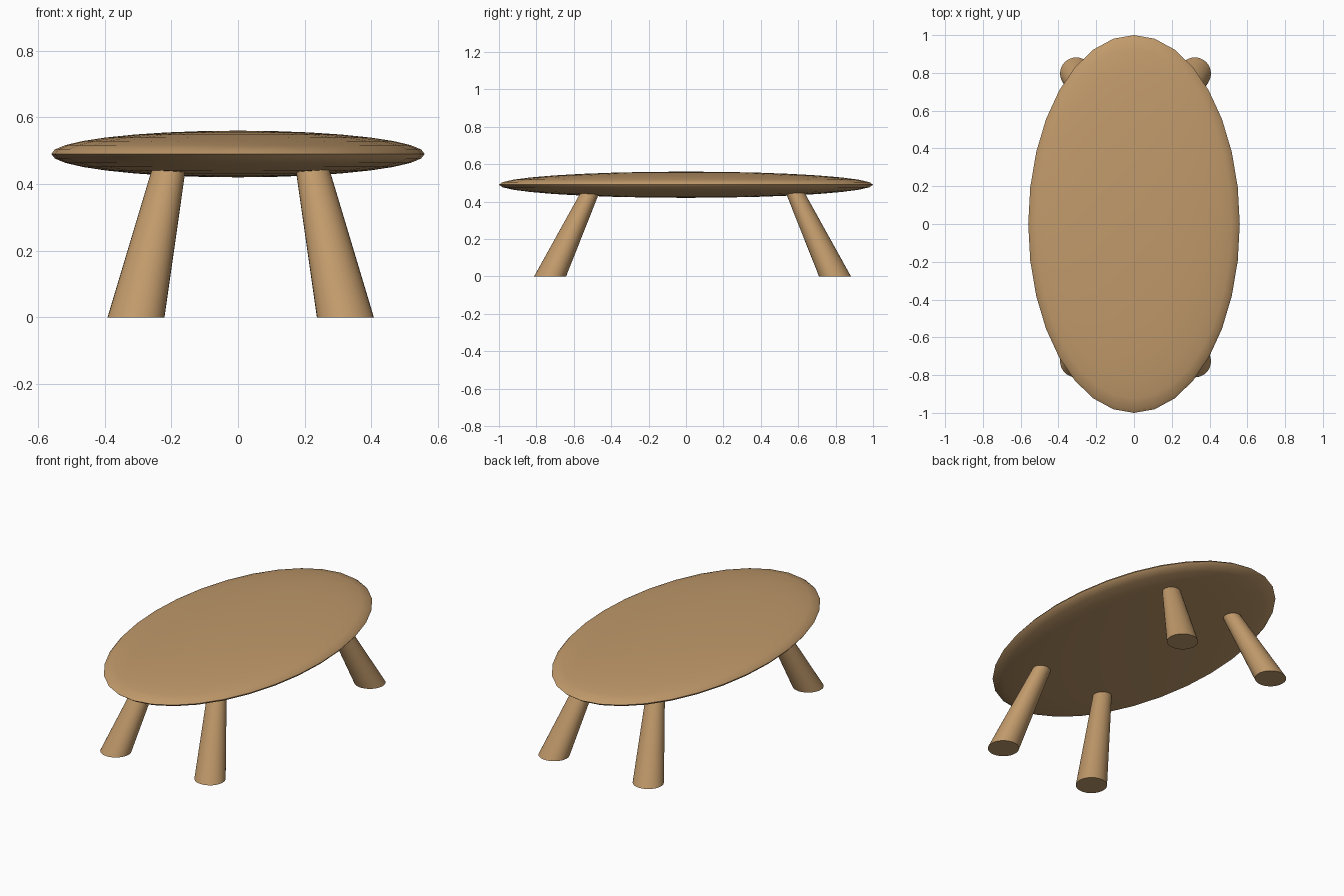
import bpy, bmesh, math

if "Cube" in bpy.data.objects:
    bpy.data.objects.remove(bpy.data.objects["Cube"])

wood = bpy.data.materials.new("tan wood")
wood.diffuse_color = (0.533, 0.323, 0.147, 1.0)
wood.use_nodes = True
wood.node_tree.nodes["Principled BSDF"].inputs["Base Color"].default_value = wood.diffuse_color


def finish(name, bm):
    """Turn a bmesh into a smooth-shaded wooden object with sharp edges kept."""
    bmesh.ops.recalc_face_normals(bm, faces=bm.faces)
    mesh = bpy.data.meshes.new(name)
    bm.to_mesh(mesh)
    bm.free()
    mesh.materials.append(wood)
    obj = bpy.data.objects.new(name, mesh)
    bpy.context.collection.objects.link(obj)
    bpy.ops.object.select_all(action='DESELECT')
    obj.select_set(True)
    bpy.context.view_layer.objects.active = obj
    bpy.ops.object.shade_smooth_by_angle(angle=math.radians(30))
    return obj


# Table top: flattened oval ellipsoid
bm = bmesh.new()
bmesh.ops.create_uvsphere(bm, u_segments=32, v_segments=16, radius=1.0)
for v in bm.verts:
    v.co = (v.co.x * 0.56, v.co.y, v.co.z * 0.07 + 0.49)
finish("table_top", bm)


# Legs: splayed cones with level ends, widest at the floor
def leg(name, sx, sy):
    top_z = 0.47
    foot = (0.314, 0.7615, 0.0855)     # x, y, radius on the floor
    head = (0.210, 0.538, 0.0485)      # x, y, radius inside the top
    bm = bmesh.new()
    rings = []
    for (x, y, r), z in ((foot, 0.0), (head, top_z)):
        cx, cy = 0.008 + sx * x, 0.035 + sy * y
        rings.append([bm.verts.new((cx + r * math.cos(a), cy + r * math.sin(a), z))
                      for a in (math.tau * i / 32 for i in range(32))])
    for i in range(32):
        j = (i + 1) % 32
        bm.faces.new((rings[0][i], rings[0][j], rings[1][j], rings[1][i]))
    bm.faces.new(rings[0][::-1])
    bm.faces.new(rings[1])
    finish(name, bm)


for end, sy in (("front", -1), ("back", 1)):
    for side, sx in (("left", -1), ("right", 1)):
        leg(f"{end}_{side}_leg", sx, sy)
